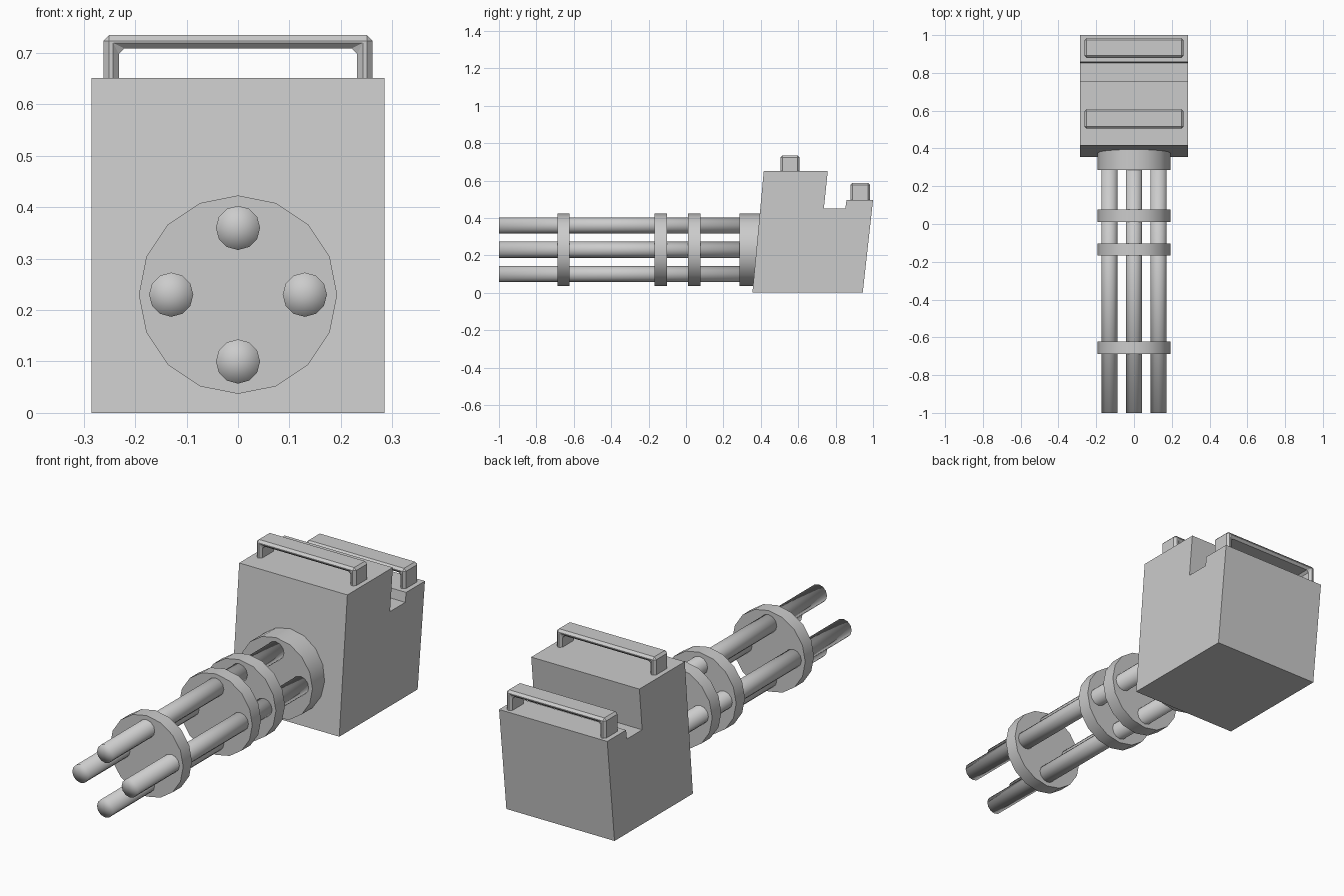
import bpy, bmesh, math
from mathutils import Matrix, Vector

if "Cube" in bpy.data.objects:
    bpy.data.objects.remove(bpy.data.objects["Cube"])

AXIS_Z = 0.23  # height of the barrel cluster axis


def finish(bm, name):
    bmesh.ops.recalc_face_normals(bm, faces=bm.faces)
    me = bpy.data.meshes.new(name)
    bm.to_mesh(me)
    bm.free()
    ob = bpy.data.objects.new(name, me)
    bpy.context.collection.objects.link(ob)
    return ob


def extrude_profile(name, points, offset):
    """Close a profile of 3D points and extrude it along offset."""
    bm = bmesh.new()
    face = bm.faces.new([bm.verts.new(p) for p in points])
    ext = bmesh.ops.extrude_face_region(bm, geom=[face], use_keep_orig=True)
    bmesh.ops.translate(bm, vec=Vector(offset),
                        verts=[g for g in ext["geom"] if isinstance(g, bmesh.types.BMVert)])
    return finish(bm, name)


def cylinder_y(name, x, z, y0, y1, radius, sides, angle=None):
    """Cylinder along y; angle=None smooths everything including the end caps."""
    bm = bmesh.new()
    mat = Matrix.Translation((x, (y0 + y1) / 2, z)) @ Matrix.Rotation(math.pi / 2, 4, "X")
    bmesh.ops.create_cone(bm, cap_ends=True, cap_tris=angle is None, segments=sides,
                          radius1=radius, radius2=radius, depth=y1 - y0, matrix=mat)
    ob = finish(bm, name)
    bpy.ops.object.select_all(action="DESELECT")
    ob.select_set(True)
    bpy.context.view_layer.objects.active = ob
    if angle is None:
        bpy.ops.object.shade_smooth()
    else:
        bpy.ops.object.shade_smooth_by_angle(angle=math.radians(angle))
    return ob


def handle(name, y0, y1, base, top):
    """Chamfered U-shaped grip with its feet sunk into the housing."""
    outer, inner, foot, under = 0.262, 0.232, base - 0.025, top - 0.026
    pts = [(-outer, foot), (-outer, top), (outer, top), (outer, foot),
           (inner, foot), (inner, under), (-inner, under), (-inner, foot)]
    ob = extrude_profile(name, [(x, y0, z) for x, z in pts], (0, y1 - y0, 0))
    bev = ob.modifiers.new("chamfer", "BEVEL")
    bev.width = 0.011
    bev.segments = 1
    bev.limit_method = "ANGLE"


# Slanted housing with a notch across the top
side = [(0.355, 0), (0.945, 0), (1.0, 0.495), (0.858, 0.495), (0.852, 0.45),
        (0.737, 0.45), (0.758, 0.652), (0.416, 0.652)]
extrude_profile("housing", [(-0.285, y, z) for y, z in side], (0.57, 0, 0))

# Carrying handles
handle("front_handle", 0.505, 0.608, 0.652, 0.735)
handle("rear_handle", 0.88, 0.985, 0.495, 0.588)

# Barrel mount and clamp discs
for name, y0, y1 in [("barrel_mount", 0.285, 0.44), ("rear_clamp", 0.01, 0.078),
                     ("middle_clamp", -0.168, -0.102), ("front_clamp", -0.688, -0.622)]:
    cylinder_y(name, 0, AXIS_Z, y0, y1, 0.193, 16, 30)

# Four barrels around the axis
for i in range(4):
    a = i * math.pi / 2
    cylinder_y(f"barrel_{i + 1}", 0.13 * math.cos(a), AXIS_Z + 0.13 * math.sin(a),
               -1.0, 0.34, 0.043, 12)
